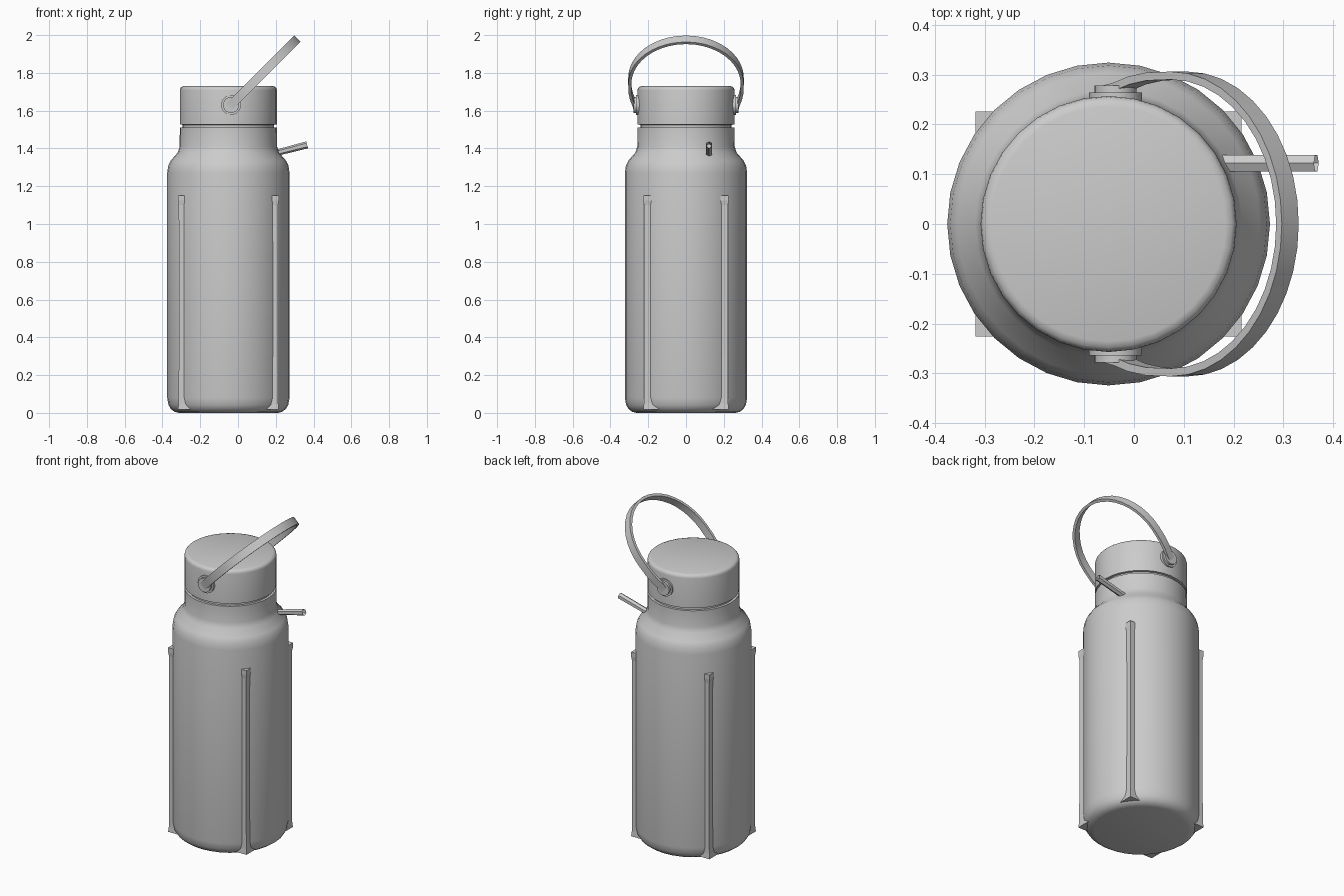
import bpy, bmesh, math
from mathutils import Vector

if "Cube" in bpy.data.objects:
    bpy.data.objects.remove(bpy.data.objects["Cube"])

CX = -0.051          # bottle axis
PIVOT = Vector((-0.037, 0, 1.63))


def finish(name, bm, angle=35):
    bmesh.ops.remove_doubles(bm, verts=bm.verts, dist=1e-5)
    bmesh.ops.recalc_face_normals(bm, faces=bm.faces)
    me = bpy.data.meshes.new(name)
    bm.to_mesh(me)
    bm.free()
    ob = bpy.data.objects.new(name, me)
    bpy.context.collection.objects.link(ob)
    bpy.ops.object.select_all(action='DESELECT')
    ob.select_set(True)
    bpy.context.view_layer.objects.active = ob
    if angle:
        bpy.ops.object.shade_smooth_by_angle(angle=math.radians(angle))
    return ob


def loft(name, rings, caps=False, closed=False, angle=35):
    """Bridge a list of equal-length closed rings of points."""
    bm = bmesh.new()
    vs = [[bm.verts.new(p) for p in r] for r in rings]
    n = len(vs[0])
    pairs = list(zip(vs, vs[1:])) + ([(vs[-1], vs[0])] if closed else [])
    for a, b in pairs:
        for i in range(n):
            bm.faces.new((a[i], a[(i + 1) % n], b[(i + 1) % n], b[i]))
    if caps:
        bm.faces.new(vs[0])
        bm.faces.new(vs[-1])
    return finish(name, bm, angle)


def lathe(name, profile, n=32):
    rings = [[(CX + r * math.cos(2 * math.pi * i / n), r * math.sin(2 * math.pi * i / n), z)
              for i in range(n)] for r, z in profile]
    return loft(name, rings, caps=True)


# Bottle body with rounded base, shoulder and neck
lathe("bottle_body", [(.262, 0), (.285, .006), (.304, .02), (.317, .042), (.324, .08),
                      (.324, 1.27), (.318, 1.31), (.304, 1.337), (.268, 1.378),
                      (.258, 1.41), (.257, 1.51), (.238, 1.51)])
# Recessed thread and screw lid
lathe("lid_thread", [(.242, 1.50), (.242, 1.535)])
lathe("lid", [(.236, 1.525), (.257, 1.526), (.257, 1.708), (.255, 1.718), (.248, 1.726), (.236, 1.73)])

# Rectangular inner carton whose corners poke through the wall
rings = []
for z, k in [(.018, 1), (.05, .988), (.3, .982), (.9, .982), (1.1, .985), (1.125, 1), (1.152, 1)]:
    hx, hy = .267 * k, .226 * k
    rings.append([(CX + sx * hx, sy * hy, z) for sx, sy in ((-1, -1), (1, -1), (1, 1), (-1, 1))])
loft("inner_carton", rings, caps=True, angle=0)

# Bent six-sided straw: up inside the bottle, out through the shoulder
path = [Vector((.12, .122, 1.14)), Vector((.12, .122, 1.355)), Vector((.366, .122, 1.419))]
out = (path[2] - path[1]).normalized()
axes = [Vector((0, 0, 1)), (Vector((0, 0, 1)) + out).normalized(), out]
path.append(path[2] - out * .03)
axes.append(out)
rings = []
for p, d, r in zip(path, axes, (.019, .019, .019, .013)):
    side = Vector((0, 1, 0))
    up = d.cross(side)
    rings.append([p + side * r * math.sin(math.pi * i / 3) + up * r * math.cos(math.pi * i / 3)
                  for i in range(6)])
loft("straw", rings, caps=True, angle=0)

# Carry handle: flat band bent in a plane tilted 45 degrees
arc = [(-.270, -.012), (-.276, .02), (-.288, .06), (-.296, .11)]
arc += [(-.298 * math.cos(math.pi * i / 20), .18 + .308 * math.sin(math.pi * i / 20)) for i in range(21)]
arc += [(-y, s) for y, s in reversed(arc[:4])]
along = Vector((1, 0, 1)).normalized()
wide = Vector((1, 0, -1)).normalized()
rings = []
for i, (y, s) in enumerate(arc):
    a, b = arc[max(i - 1, 0)], arc[min(i + 1, len(arc) - 1)]
    t = Vector((b[0] - a[0], b[1] - a[1])).normalized()
    normal = Vector((0, -t.y, 0)) + along * t.x
    c = PIVOT + Vector((0, y, 0)) + along * s
    rings.append([c + wide * .024 * u + normal * .008 * v
                  for u, v in ((-1, -1), (1, -1), (1, 1), (-1, 1))])
loft("carry_handle", rings, caps=True)

# Stepped pivot bosses on both sides of the lid
for sy, side in ((-1, "front"), (1, "back")):
    rings = []
    for r, y in [(.053, .235), (.053, .264), (.042, .264), (.042, .278)]:
        rings.append([(PIVOT.x + r * math.cos(math.pi * i / 10), sy * y,
                       PIVOT.z + r * math.sin(math.pi * i / 10)) for i in range(20)])
    loft("handle_pivot_" + side, rings, caps=True)
